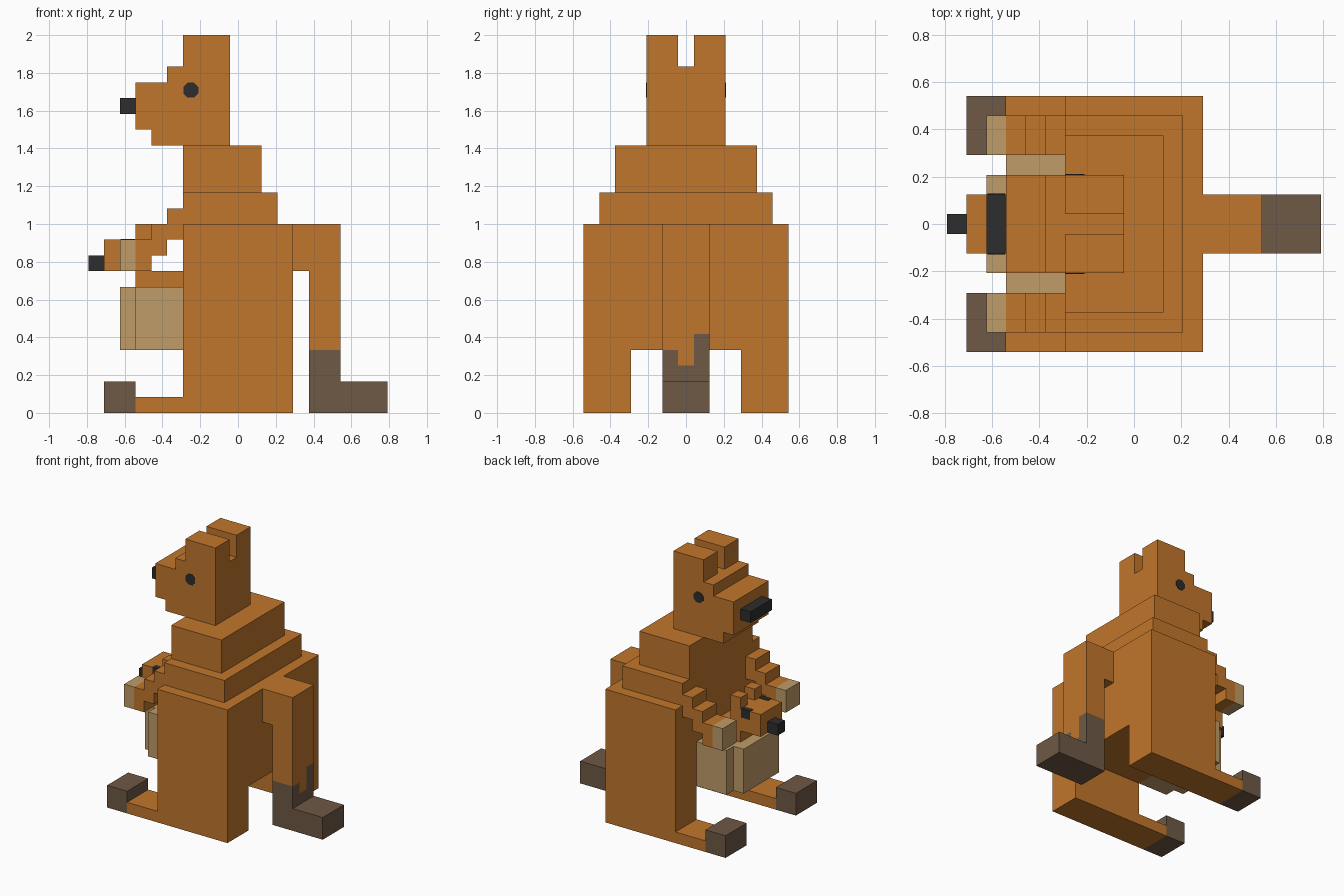
import bpy, bmesh, math

cube = bpy.data.objects.get("Cube")
if cube:
    bpy.data.objects.remove(cube, do_unlink=True)

U = 1 / 24  # block unit; all sizes below are in these units


def material(name, rgb):
    m = bpy.data.materials.new(name)
    m.use_nodes = True
    m.diffuse_color = (*rgb, 1)
    m.node_tree.nodes["Principled BSDF"].inputs["Base Color"].default_value = (*rgb, 1)
    return m


FUR = material("orange_fur", (0.533, 0.181, 0.025))
TAN = material("pale_tan", (0.527, 0.332, 0.138))
BROWN = material("dark_brown", (0.156, 0.100, 0.060))
BLACK = material("black", (0.026, 0.026, 0.026))


def prism(name, profile, y0, y1, mat):
    """Extrude a side profile of (x, z) points from y0 to y1."""
    bm = bmesh.new()
    face = bm.faces.new([bm.verts.new((x * U, y0 * U, z * U)) for x, z in profile])
    out = bmesh.ops.extrude_face_region(bm, geom=[face])
    moved = [v for v in out["geom"] if isinstance(v, bmesh.types.BMVert)]
    bmesh.ops.translate(bm, verts=moved, vec=(0, (y1 - y0) * U, 0))
    bmesh.ops.recalc_face_normals(bm, faces=bm.faces[:])
    mesh = bpy.data.meshes.new(name)
    bm.to_mesh(mesh)
    bm.free()
    mesh.materials.append(mat)
    ob = bpy.data.objects.new(name, mesh)
    bpy.context.scene.collection.objects.link(ob)
    return ob


def box(name, x, y, z, mat):
    return prism(name, [(x[0], z[0]), (x[1], z[0]), (x[1], z[1]), (x[0], z[1])], *y, mat)


# Trunk in shrinking tiers
box("body", (-7, 7), (-7, 7), (8, 24), FUR)
box("shoulders", (-7, 5), (-11, 11), (24, 28), FUR)
box("neck", (-7, 3), (-9, 9), (28, 34), FUR)

# Head with stepped muzzle
prism("head", [(-1, 34), (-1, 44), (-9, 44), (-9, 42), (-13, 42),
               (-13, 36), (-11, 36), (-11, 34)], -5, 5, FUR)
box("nose", (-15, -13), (-3, 3), (38, 40), BLACK)

# Pouch and the baby inside it
box("pouch", (-13, -7), (-7, 7), (8, 16), TAN)
box("pouch_front", (-15, -13), (-5, 5), (8, 16), TAN)
box("baby_body", (-13, -7), (-3, 3), (16, 18), FUR)
box("baby_head", (-17, -11), (-3, 3), (18, 22), FUR)
box("baby_nose", (-19, -17), (-1, 1), (18, 20), BLACK)

# Stepped arm and rounded eye outlines
ARM = [(-7, 22), (-7, 26), (-9, 26), (-9, 24), (-11, 24), (-11, 22), (-13, 22),
       (-13, 18), (-11, 18), (-11, 20), (-9, 20), (-9, 22)]
EYE = [(-6 + 1.03 * math.cos(math.radians(22.5 + 45 * i)),
        41 + 1.03 * math.sin(math.radians(22.5 + 45 * i))) for i in range(8)]
LEG = [(7, 0), (7, 24), (-7, 24), (-7, 2), (-13, 2), (-13, 0)]

# Paired parts
for side, s in (("left", -1), ("right", 1)):
    def span(a, b):
        return tuple(sorted((s * a, s * b)))
    prism("leg_" + side, LEG, *span(7, 13), FUR)
    box("toes_" + side, (-17, -13), span(7, 13), (0, 4), BROWN)
    prism("arm_" + side, ARM, *span(7, 11), FUR)
    box("hand_" + side, (-15, -13), span(7, 11), (18, 22), TAN)
    box("ear_" + side, (-7, -1), span(1, 5), (44, 48), FUR)
    prism("eye_" + side, EYE, *span(4.95, 5.08), BLACK)
    box("baby_ear_" + side, (-13, -11), span(1, 3), (22, 24), FUR)
    box("baby_eye_" + side, (-14.9, -13.1), span(2.1, 3.08), (20.5, 22.08), BLACK)

# Tail: root, three strips with an uneven brown edge, and the tip on the ground
box("tail_root", (7, 9), (-3, 3), (18, 24), FUR)
for i, (y, top) in enumerate((((-3, -1), 8), ((-1, 1), 6), ((1, 3), 10))):
    box(f"tail_upper_{i + 1}", (9, 13), y, (top, 24), FUR)
    box(f"tail_lower_{i + 1}", (9, 13), y, (0, top), BROWN)
box("tail_tip", (13, 19), (-3, 3), (0, 4), BROWN)
